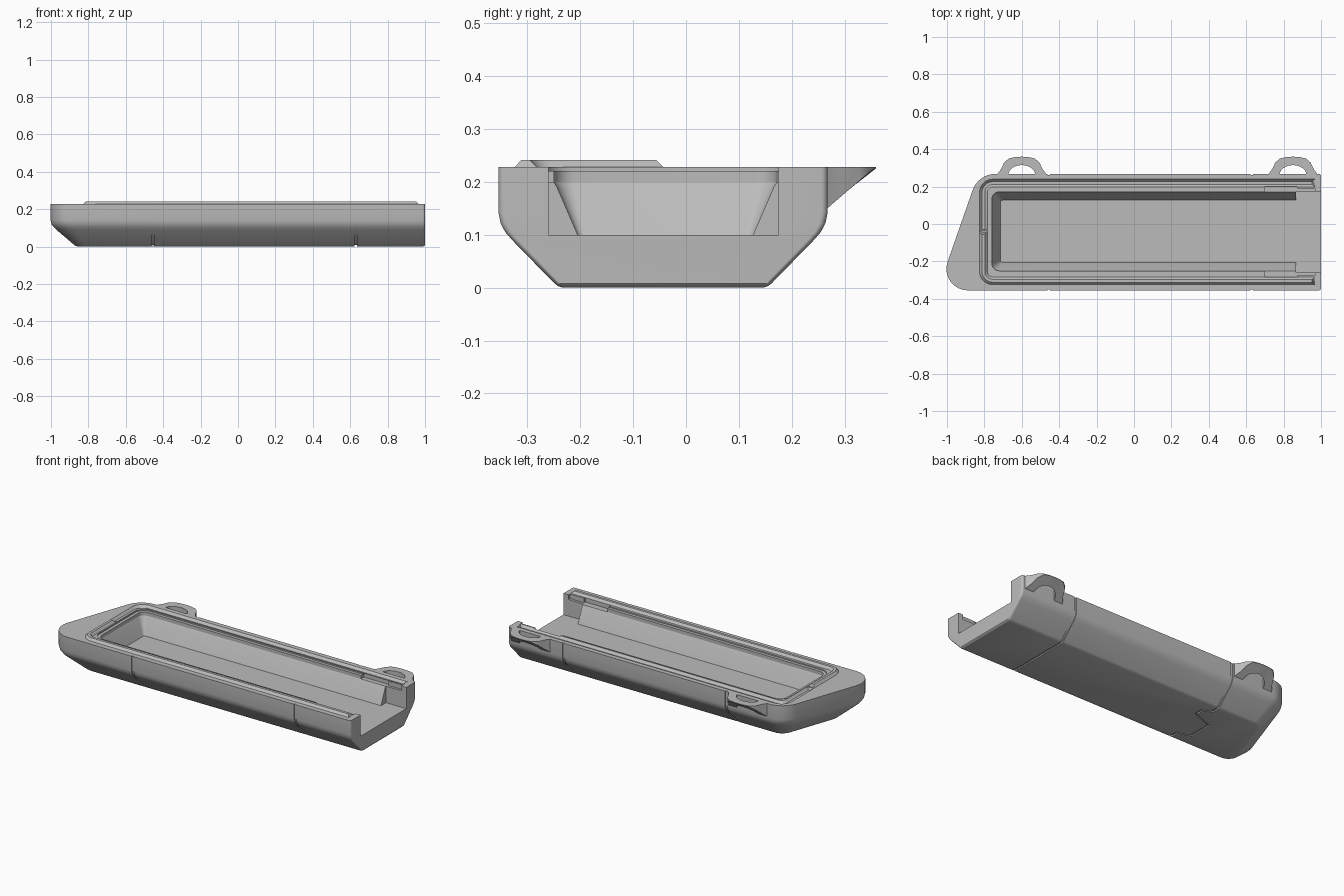
import bpy, bmesh, math
from mathutils import Vector

if "Cube" in bpy.data.objects:
    bpy.data.objects.remove(bpy.data.objects["Cube"])

GREY = (0.5, 0.5, 0.5, 1)
grey = bpy.data.materials.new("plain grey")
grey.use_nodes = True
grey.diffuse_color = GREY
grey.node_tree.nodes["Principled BSDF"].inputs["Base Color"].default_value = GREY

RIM = 0.228          # height of the parting face
FLOOR = 0.1          # height of the cavity floor
MID_Y = -0.0425      # centre line of the case


def make(name, rings, close=False):
    """Skin a list of equal vertex rings into a solid."""
    bm = bmesh.new()
    loops = [[bm.verts.new(p) for p in ring] for ring in rings]
    n = len(loops[0])
    pairs = list(zip(loops, loops[1:]))
    for a, b in pairs:
        for i in range(n):
            j = (i + 1) % n
            bm.faces.new((a[i], a[j], b[j], b[i]))
    bm.faces.new(loops[0][::-1])
    bm.faces.new(loops[-1])
    bmesh.ops.recalc_face_normals(bm, faces=bm.faces)
    mesh = bpy.data.meshes.new(name)
    bm.to_mesh(mesh)
    bm.free()
    obj = bpy.data.objects.new(name, mesh)
    bpy.context.collection.objects.link(obj)
    mesh.materials.append(grey)
    return obj


def rounded(corners, radii, steps=8, closed=True):
    """Replace each corner of a polygon with a tangent arc."""
    pts = []
    n = len(corners)
    for i, (c, r) in enumerate(zip(corners, radii)):
        c = Vector(c)
        if not closed and i in (0, n - 1):
            pts.append(c)
            continue
        a = (Vector(corners[i - 1]) - c).normalized()
        b = (Vector(corners[(i + 1) % n]) - c).normalized()
        half = a.angle(b) / 2
        mid = c + (a + b).normalized() * r / math.sin(half)
        start = c + a * r / math.tan(half) - mid
        sweep = start.angle_signed(c + b * r / math.tan(half) - mid)
        for k in range(steps + 1):
            t = -sweep * k / steps
            pts.append(mid + Vector((start.x * math.cos(t) - start.y * math.sin(t),
                                     start.x * math.sin(t) + start.y * math.cos(t))))
    return pts


def at_height(pts, z):
    return [(p.x, p.y, z) for p in pts]


def box(name, x0, x1, y0, y1, z0, z1):
    base = [Vector(p) for p in ((x0, y0), (x1, y0), (x1, y1), (x0, y1))]
    return make(name, [at_height(base, z0), at_height(base, z1)])


def cut(target, cutter):
    mod = target.modifiers.new("cut", 'BOOLEAN')
    mod.operation = 'DIFFERENCE'
    mod.solver = 'EXACT'
    mod.object = cutter
    bpy.context.view_layer.objects.active = target
    bpy.ops.object.modifier_apply(modifier=mod.name)
    bpy.data.objects.remove(cutter)


def hull_outline(inset, end=0.0):
    """Plan of the case: square right end, raked left end."""
    y0, y1 = -0.355 + inset, 0.268 - inset
    rake = lambda y: -1.05 + 0.349 * (y + 0.355) + 1.059 * inset
    x1 = 1 - end
    return rounded([(x1, y0), (x1, y1), (rake(y1), y1), (rake(y0), y0)],
                   [0.012, 0.012, max(0.05, 0.13 - inset * 0.5), max(0.05, 0.115 - inset * 0.5)])


# Outer hull with chamfered belly
LEVELS = [(0, 0.122, 0.012), (0.003, 0.113, 0.004), (0.008, 0.106, 0), (0.09, 0.026, 0),
          (0.105, 0.013, 0), (0.122, 0.004, 0), (0.142, 0, 0), (RIM, 0, 0)]
case = make("case_shell", [at_height(hull_outline(d, e), z) for z, d, e in LEVELS])

# Seam grooves around the outside, one with a tongue on the belly
SEAMS = {0.63: [(0, -0.5), (0, 0.5)],
         -0.455: [(0, -0.5), (0, -0.19), (-0.08, -0.165), (-0.08, -0.02),
                  (0.05, 0.03), (0.05, 0.08), (0, 0.1), (0, 0.5)]}
for x, path in SEAMS.items():
    w = 0.007
    strip = [Vector((x + px - w, y)) for px, y in path]
    strip += [Vector((x + px + w, y)) for px, y in reversed(path)]
    seam = make("seam_cutter", [at_height(strip, -0.1), at_height(strip, 0.4)])
    depth = 0.007
    core = [at_height(hull_outline(d + depth * 0.8, e), z + depth * (z < 0.05)) for z, d, e in LEVELS]
    core.append(at_height(hull_outline(depth * 0.8), 0.6))
    cut(seam, make("seam_core", core))
    cut(case, seam)


def cavity(grow, right):
    x0, y0, y1 = -0.76 - grow, -0.25 - grow, 0.172 + grow
    r = max(0.012, 0.04 + grow)
    return rounded([(right, y0), (right, y1), (x0, y1), (x0, y0)], [0.005, 0.005, r, r])


# Shallow step around the cavity, then the cavity with sloping sides
cut(case, make("step_cutter", [at_height(cavity(0.018, 0.9), z) for z in (RIM - 0.007, 0.4)]))
cut(case, make("cavity_cutter", [at_height(cavity(g, 0.9), z)
                                 for z, g in ((FLOOR, -0.045), (0.19, -0.006), (0.2, 0), (0.4, 0))]))

# Open right end and the latch pockets behind it
cut(case, box("end_cutter", 0.865, 1.1, -0.26, 0.175, FLOOR, 0.4))
for side in (-1, 1):
    for x0, x1, inner, outer in ((0.7, 0.872, 0.19, 0.243), (0.868, 0.967, 0.19, 0.232)):
        ys = sorted(MID_Y + side * v for v in (inner, outer))
        cut(case, box("pocket_cutter", x0, x1, *ys, 0.2, 0.4))


def seal(name, side, sections):
    """Sweep a symmetric profile along half of the rim."""
    corners = [(0.967, MID_Y + side * 0.261), (-0.805, MID_Y + side * 0.261), (-0.805, MID_Y)]
    path = rounded(corners, [0, 0.05, 0], closed=False)
    rings = []
    for i, p in enumerate(path):
        t = (path[min(i + 1, len(path) - 1)] - path[max(i - 1, 0)]).normalized()
        n = Vector((-t.y, t.x))
        lean = {0: 1, len(path) - 1: -1}.get(i, 0)
        rings.append([(*(p + n * o + t * lean * abs(z - RIM)), z) for o, z in sections])
    return make(name, rings)


# Raised sealing rib on the front half, matching channel on the back half
rib = seal("sealing_rib", -1, [(-0.021, RIM - 0.004), (-0.021, RIM), (-0.008, RIM + 0.014),
                               (0.008, RIM + 0.014), (0.021, RIM), (0.021, RIM - 0.004)])
cut(case, seal("channel_cutter", 1, [(-0.021, RIM + 0.01), (-0.021, RIM), (-0.008, RIM - 0.014),
                                     (0.008, RIM - 0.014), (0.021, RIM), (0.021, RIM + 0.01)]))


def strap_lug(name, cx):
    """Arched loop with an underside that slopes up to the rim."""
    half = [(-0.135, 0.26), (-0.127, 0.272), (-0.11, 0.295), (-0.095, 0.328),
            (-0.07, 0.35), (-0.035, 0.358)]
    outer = half + [(0, 0.36)] + [(-x, y) for x, y in reversed(half)]
    rings = []
    for i, (x, y) in enumerate(outer):
        a = math.pi * (1 - i / (len(outer) - 1))
        ix, iy = 0.072 * math.cos(a), 0.262 + 0.053 * math.sin(a)
        ring = []
        for px, py in ((x, y), (ix, iy)):
            low = min(RIM - 0.002, 0.148 + (py - 0.265) * 0.86)
            ring += [(cx + px, py, RIM), (cx + px, py, low)]
        rings.append([ring[0], ring[1], ring[3], ring[2]])
    return make(name, rings)


lugs = [strap_lug("left_strap_lug", 0.85), strap_lug("right_strap_lug", -0.6)]

# Smooth curves, crisp edges
for obj in [case, rib] + lugs:
    bpy.ops.object.select_all(action='DESELECT')
    obj.select_set(True)
    bpy.context.view_layer.objects.active = obj
    bpy.ops.object.shade_smooth_by_angle(angle=math.radians(30))
